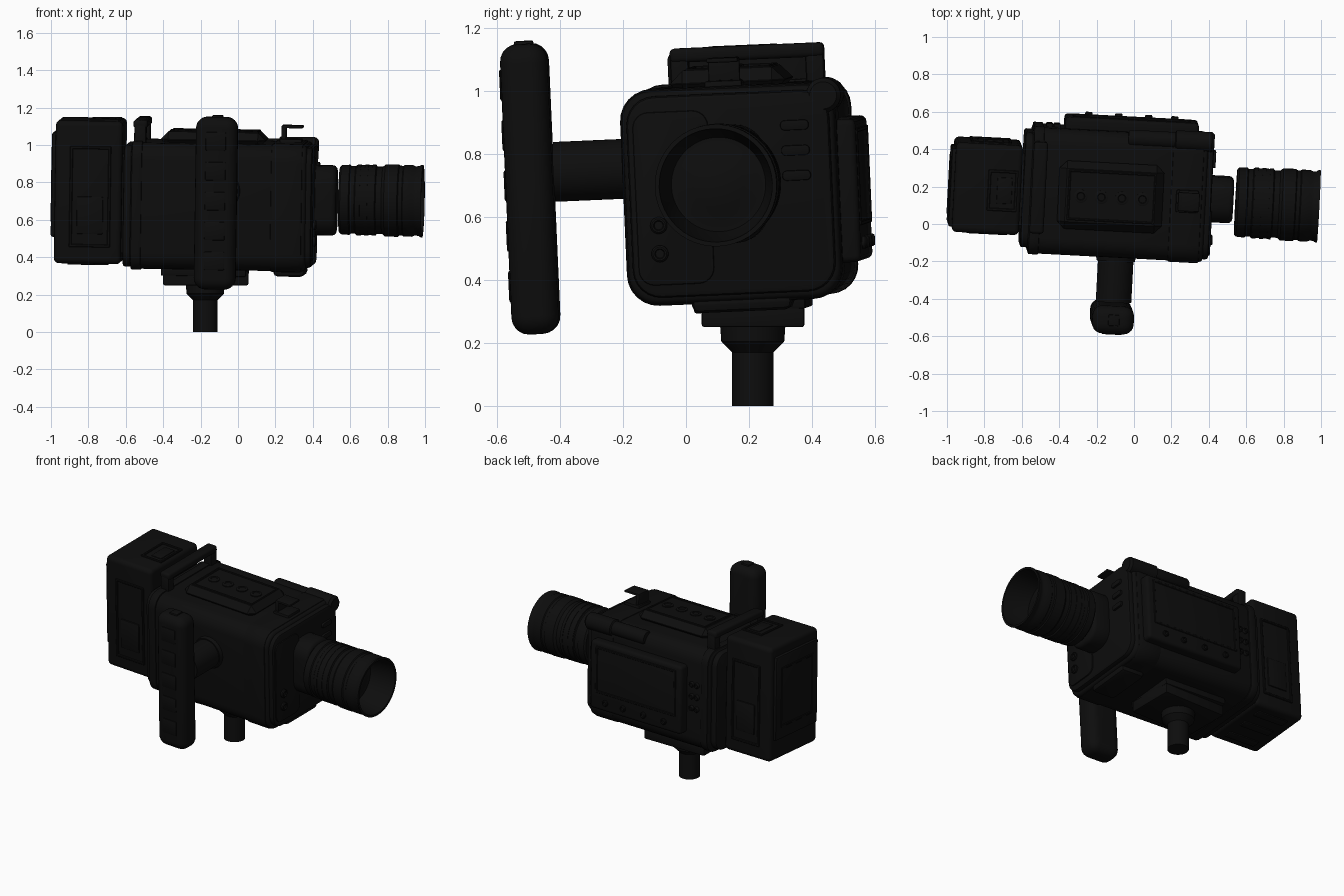
import bpy, bmesh
from math import pi, radians
from mathutils import Matrix, Vector

cube = bpy.data.objects.get("Cube")
if cube:
    bpy.data.objects.remove(cube, do_unlink=True)

black = bpy.data.materials.new("matte black")
black.use_nodes = True
COLOUR = (0.004, 0.004, 0.004, 1)
black.diffuse_color = COLOUR
black.node_tree.nodes["Principled BSDF"].inputs["Base Color"].default_value = COLOUR

# The whole camera sits slightly crooked on its upright mount
PIVOT = Vector((0, 0.16, 0.7))
TILT = (Matrix.Translation(PIVOT) @ Matrix.Rotation(radians(-3), 4, "Z")
        @ Matrix.Rotation(radians(1), 4, "Y") @ Matrix.Rotation(radians(2.5), 4, "X")
        @ Matrix.Translation(-PIVOT))
AXES = {"X": Matrix.Identity(4), "Y": Matrix.Rotation(pi / 2, 4, "Z"),
        "Z": Matrix.Rotation(-pi / 2, 4, "Y")}


def finish(name, bm, tilt=True):
    if tilt:
        bm.transform(TILT)
    bmesh.ops.recalc_face_normals(bm, faces=bm.faces)
    mesh = bpy.data.meshes.new(name)
    bm.to_mesh(mesh)
    bm.free()
    mesh.materials.append(black)
    ob = bpy.data.objects.new(name, mesh)
    bpy.context.collection.objects.link(ob)
    bpy.ops.object.select_all(action="DESELECT")
    ob.select_set(True)
    bpy.context.view_layer.objects.active = ob
    bpy.ops.object.shade_smooth_by_angle(angle=radians(35))
    return ob


def box(name, x, y, z, bevel=0.01, segs=2, radius=0, axis=0, tilt=True):
    """Box between ranges; edges along one axis may be rounded by radius."""
    bm = bmesh.new()
    bmesh.ops.create_cube(bm, size=1)
    for v in bm.verts:
        v.co = [r[0] if c < 0 else r[1] for r, c in zip((x, y, z), v.co)]
    if radius:
        along = [e for e in bm.edges
                 if abs((e.verts[0].co - e.verts[1].co).normalized()[axis]) > 0.9]
        bmesh.ops.bevel(bm, geom=along, offset=radius, segments=6, profile=0.5,
                        affect="EDGES", clamp_overlap=True)
    if bevel:
        sharp = [e for e in bm.edges if e.calc_face_angle(0) > 1]
        bmesh.ops.bevel(bm, geom=sharp, offset=bevel, segments=segs, profile=0.5,
                        affect="EDGES", clamp_overlap=True)
    return finish(name, bm, tilt)


def lathe(name, centre, axis, profile, tilt=True, steps=48):
    """Spin (distance, radius) pairs around an axis through centre."""
    bm = bmesh.new()
    verts = [bm.verts.new((d, 0, r)) for d, r in profile]
    edges = [bm.edges.new(pair) for pair in zip(verts, verts[1:])]
    bmesh.ops.spin(bm, geom=verts + edges, cent=(0, 0, 0), axis=(1, 0, 0),
                   angle=2 * pi, steps=steps)
    bmesh.ops.remove_doubles(bm, verts=bm.verts, dist=0.0005)
    bm.transform(Matrix.Translation(centre) @ AXES[axis])
    return finish(name, bm, tilt)


def button(name, centre, axis, radius, height):
    h = height
    lathe(name, centre, axis, [(-h, 0), (-h, radius), (h * 0.6, radius),
                               (h, radius * 0.8), (h, radius * 0.6),
                               (h * 0.5, radius * 0.5), (h * 0.5, 0)], steps=20)


def frame(name, x, y, z, axis, width=0.015):
    """Four thin strips round a rectangle whose thin side lies on axis."""
    spans = [x, y, z]
    for a in range(3):
        if a == axis:
            continue
        lo, hi = spans[a]
        for side, rng in (("low", (lo, lo + width)), ("high", (hi - width, hi))):
            part = list(spans)
            part[a] = rng
            box(f"{name}_{'xyz'[a]}_{side}", *part, bevel=0.003, segs=1)


# Main body with end flanges
box("body", (-0.56, 0.38), (-0.175, 0.50), (0.34, 1.015), 0.02, 3, radius=0.09)
box("body_rear_flange", (-0.6, -0.54), (-0.145, 0.47), (0.35, 1.0), 0.012, radius=0.08)
box("body_front_flange", (0.36, 0.41), (-0.16, 0.485), (0.36, 1.0), 0.015, radius=0.09)
box("body_rear_band", (-0.555, -0.5), (-0.18, 0.507), (0.335, 1.022), 0.006, radius=0.09)
box("body_front_band", (0.19, 0.36), (-0.182, 0.505), (0.334, 1.022), 0.012, radius=0.1)

# Front face: cover beside the lens, buttons and vents
box("front_cover", (0.4, 0.418), (-0.14, 0.1), (0.4, 0.95), 0.006, radius=0.05)
for z in (0.5, 0.59):
    button("front_button", (0.42, -0.07, z), "X", 0.027, 0.014)
for z in (0.73, 0.81, 0.89):
    box("front_vent", (0.4, 0.424), (0.33, 0.42), (z - 0.016, z + 0.016), 0.004, radius=0.014)

# Lens mount and hollow lens barrel
box("lens_mount", (0.38, 0.53), (0.035, 0.28), (0.525, 0.9), 0.025, 3, radius=0.1)
lathe("lens_barrel", (0, 0.147, 0.718), "X", [
    (0.545, 0), (0.545, 0.175), (0.555, 0.185), (0.6, 0.188), (0.605, 0.181),
    (0.63, 0.181), (0.635, 0.187), (0.74, 0.187), (0.745, 0.18), (0.775, 0.18),
    (0.79, 0.193), (0.86, 0.194), (0.865, 0.187), (0.885, 0.187), (0.89, 0.192),
    (0.935, 0.192), (0.95, 0.185), (0.97, 0.187), (0.98, 0.194), (0.99, 0.194),
    (0.99, 0.18), (0.9, 0.17), (0.82, 0.15), (0.82, 0.13), (0.84, 0.08), (0.85, 0)])
for x in (0.65, 0.69, 0.73):
    lathe("focus_ring", (x, 0.147, 0.718), "X",
          [(-0.01, 0.18), (-0.01, 0.19), (0.01, 0.19), (0.01, 0.18)])

# Rear battery block with panels and recess frames
box("battery", (-0.97, -0.612), (-0.075, 0.405), (0.36, 1.125), 0.025, 3, radius=0.03)
box("battery_coupling", (-0.63, -0.58), (-0.03, 0.36), (0.42, 0.95), 0)
box("battery_end_plate", (-0.99, -0.96), (-0.05, 0.37), (0.5, 1.06), 0.012)
frame("battery_end_rim", (-0.994, -0.985), (0.0, 0.32), (0.58, 0.98), 0)
frame("battery_top_rim", (-0.79, -0.63), (0.05, 0.27), (1.12, 1.133), 2)
box("battery_top_latch", (-0.74, -0.66), (0.09, 0.23), (1.12, 1.13), 0.004)
for side, y in (("left", (0.4, 0.413)), ("right", (-0.083, -0.07))):
    frame(f"battery_{side}_rim", (-0.89, -0.67), y, (0.45, 0.99), 1)
    box(f"battery_{side}_pad", (-0.85, -0.71), y, (0.52, 0.72), 0.005)
for y in (0.02, 0.17, 0.31):
    box("battery_bottom_rib", (-0.9, -0.68), (y - 0.03, y + 0.03), (0.352, 0.37), 0.005)

# Top plate with controls
box("top_plate", (-0.41, 0.15), (-0.03, 0.335), (0.99, 1.073), 0.04, 1)
frame("top_rim", (-0.36, 0.11), (0.02, 0.29), (1.07, 1.079), 2, 0.012)
for x in (-0.29, -0.18, -0.07, 0.04):
    button("top_button", (x, 0.15, 1.074), "Z", 0.036, 0.008)
box("accessory_base", (0.22, 0.34), (0.09, 0.21), (1.0, 1.04), 0.008)
box("accessory_post", (0.23, 0.255), (0.1, 0.2), (1.02, 1.112), 0.005)
box("accessory_tongue", (0.23, 0.345), (0.1, 0.2), (1.097, 1.112), 0.005)

# Carry loop across the rear of the top
box("carry_bar", (-0.555, -0.48), (-0.06, 0.43), (1.09, 1.135), 0.015, 3)
for y in (-0.06, 0.37):
    box("carry_post", (-0.55, -0.485), (y, y + 0.06), (0.98, 1.12), 0.012)

# Microphone along the upper left edge
lathe("microphone", (0, 0.47, 0.98), "X", [
    (-0.05, 0), (-0.05, 0.038), (-0.04, 0.045), (0.2, 0.045), (0.205, 0.055),
    (0.395, 0.055), (0.41, 0.043), (0.41, 0)], steps=32)
box("microphone_cradle", (-0.04, 0.38), (0.42, 0.48), (0.92, 0.99), 0.01)

# Folded screen panel on the left side
box("screen_panel", (-0.39, 0.325), (0.48, 0.563), (0.445, 0.9), 0.02, 3)
frame("screen_rim", (-0.35, 0.28), (0.56, 0.568), (0.56, 0.87), 1)
for x in (-0.26, -0.1, 0.06, 0.2):
    button("screen_button", (x, 0.564, 0.505), "Y", 0.02, 0.014)
for z in (0.62, 0.7, 0.78):
    for x in (-0.47, -0.43):
        button("side_button", (x, 0.503, z), "Y", 0.018, 0.014)

# Side grip on a round arm
lathe("grip_arm", (-0.08, 0, 0.767), "Y", [
    (-0.42, 0), (-0.42, 0.095), (-0.17, 0.095), (-0.17, 0)])
lathe("grip_arm_collar", (-0.08, 0, 0.767), "Y", [
    (-0.2, 0.09), (-0.2, 0.102), (-0.16, 0.11), (-0.16, 0.09)])
box("hand_grip", (-0.195, 0.028), (-0.575, -0.425), (0.255, 1.178), 0.055, 5, radius=0.06, axis=1)
for i in range(5):
    z = 0.36 + i * 0.16
    box("grip_rib", (-0.14, -0.03), (-0.58, -0.56), (z, z + 0.1), 0.007)
box("grip_top_button", (-0.11, -0.05), (-0.53, -0.47), (1.165, 1.187), 0.006)

# Underside foot and upright tripod mount
box("bottom_front_pad", (0.2, 0.37), (0.02, 0.34), (0.305, 0.36), 0.025)
box("bottom_plate", (-0.4, 0.055), (0.01, 0.365), (0.3, 0.36), 0.008)
box("mount_plate", (-0.4, 0.055), (0.05, 0.376), (0.25, 0.325), 0.008, tilt=False)
lathe("tripod_pin", (-0.175, 0.212, 0), "Z", [
    (0, 0), (0, 0.066), (0.17, 0.066), (0.205, 0.1), (0.26, 0.104), (0.26, 0)], tilt=False)
